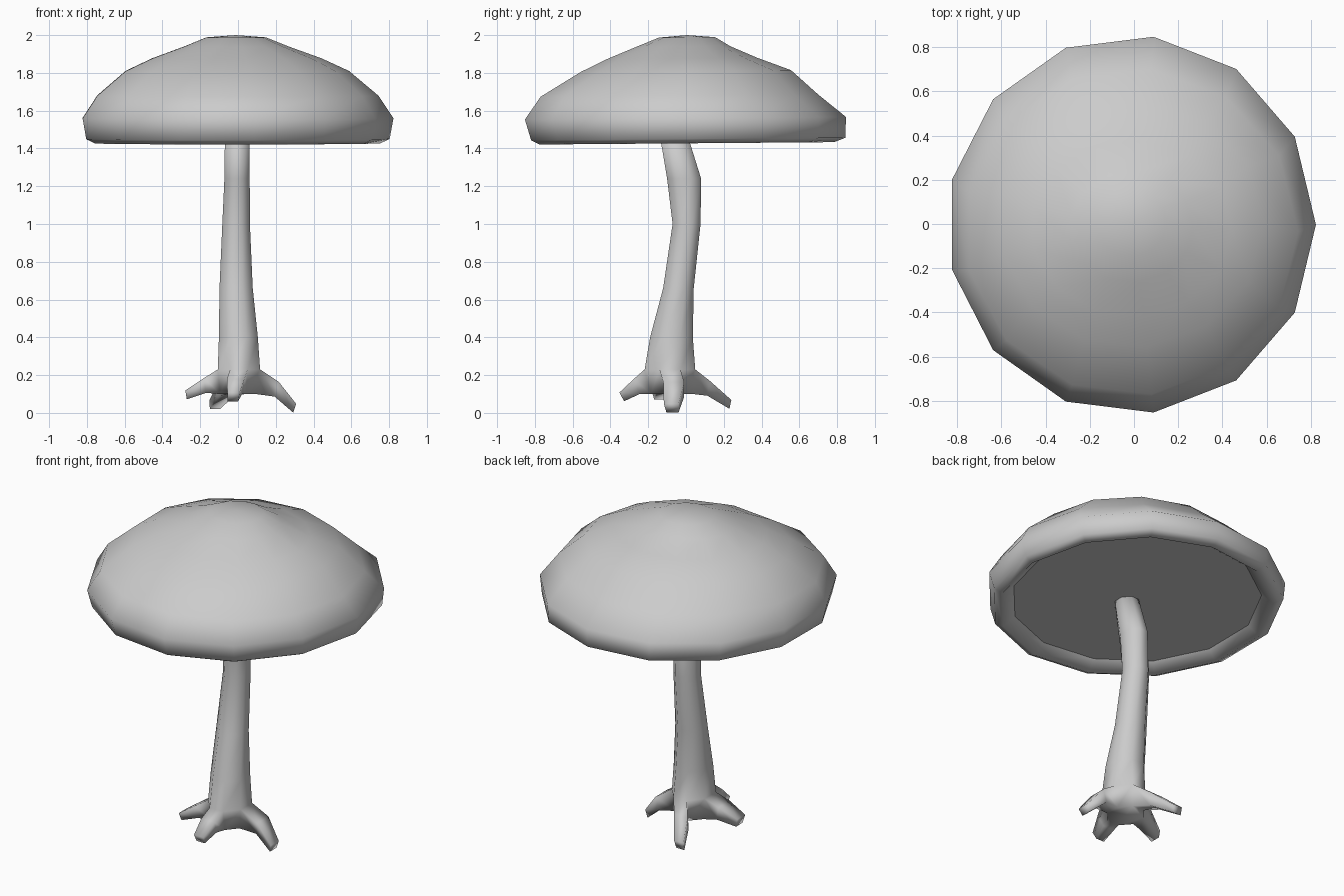
import bpy
import bmesh
from math import cos, sin, tau
from mathutils import Vector

if "Cube" in bpy.data.objects:
    bpy.data.objects.remove(bpy.data.objects["Cube"], do_unlink=True)

# One plain grey for the whole mushroom
grey = bpy.data.materials.new("plain_grey")
grey.use_nodes = True
grey.diffuse_color = (0.6, 0.6, 0.6, 1)
grey.node_tree.nodes["Principled BSDF"].inputs["Base Color"].default_value = (0.6, 0.6, 0.6, 1)


def ring(bm, sides, centre, rx, ry, phase=0.0, tilt=0.0):
    verts = []
    for i in range(sides):
        a = tau * (i + phase) / sides
        x, y = centre[0] + rx * cos(a), centre[1] + ry * sin(a)
        verts.append(bm.verts.new((x, y, centre[2] + tilt * y)))
    return verts


def bridge(bm, low, high):
    n = len(low)
    return [bm.faces.new((low[i], low[(i + 1) % n], high[(i + 1) % n], high[i]))
            for i in range(n)]


def finish(bm, name, flat=()):
    bmesh.ops.recalc_face_normals(bm, faces=bm.faces)
    for face in bm.faces:
        face.smooth = face not in flat
    mesh = bpy.data.meshes.new(name)
    bm.to_mesh(mesh)
    bm.free()
    mesh.materials.append(grey)
    obj = bpy.data.objects.new(name, mesh)
    bpy.context.collection.objects.link(obj)
    return obj


# Cap: thirteen sides, from the recessed underside over the rim to the crown
# (half width, half depth, height, y shift)
cap_profile = [(0.70, 0.715, 1.482, 0.005), (0.765, 0.785, 1.427, 0.005),
               (0.815, 0.838, 1.45, 0.012), (0.835, 0.856, 1.56, -0.003),
               (0.755, 0.74, 1.68, -0.035), (0.6, 0.56, 1.81, 0.0),
               (0.455, 0.4, 1.877, -0.02), (0.28, 0.25, 1.94, -0.015),
               (0.16, 0.15, 1.988, 0.005)]
bm = bmesh.new()
rings = [ring(bm, 13, (-0.012, dy, z), rx, ry, tilt=0.008)
         for rx, ry, z, dy in cap_profile]
for low, high in zip(rings, rings[1:]):
    bridge(bm, low, high)
underside = bm.faces.new(rings[0])
crown = bm.faces.new(rings[-1])
peak = bmesh.ops.poke(bm, faces=[crown])["verts"][0]
peak.co.z = 2.0
finish(bm, "cap", flat=[underside])

# Stem: bent eight-sided loft (centre x, centre y, height, half width, half depth)
stem_profile = [(0.0, -0.075, 0.1, 0.095, 0.11), (0.005, -0.085, 0.23, 0.112, 0.134),
                (0.002, -0.077, 0.4, 0.103, 0.113), (-0.01, -0.04, 0.66, 0.088, 0.081),
                (-0.01, 0.003, 1.0, 0.073, 0.074), (-0.005, -0.01, 1.24, 0.067, 0.09),
                (-0.005, -0.07, 1.49, 0.064, 0.072)]
bm = bmesh.new()
rings = [ring(bm, 8, (x, y, z), w / cos(tau / 16), d / cos(tau / 16), phase=0.5)
         for x, y, z, w, d in stem_profile]
bands = [bridge(bm, low, high) for low, high in zip(rings, rings[1:])]
bm.faces.new(rings[0])
bm.faces.new(rings[-1])


# Roots: pull a base face outwards through a knee to a blunt tip
def grow_root(bm, face, knee, tip):
    loop = list(face.verts)
    base = face.calc_center_median()
    offsets = [v.co - base for v in loop]
    bm.faces.remove(face)
    for centre, wide, tall in ((knee, 1.0, 0.6), (tip, 0.7, 0.36)):
        new = [bm.verts.new(Vector(centre) + Vector((o.x * wide, o.y * wide, o.z * tall)))
               for o in offsets]
        bridge(bm, loop, new)
        loop = new
    bm.faces.new(loop)


roots = {7: ((0.205, -0.06, 0.125), (0.3, -0.075, 0.025)),
         1: ((-0.055, 0.12, 0.13), (-0.12, 0.235, 0.045)),
         3: ((-0.175, -0.11, 0.145), (-0.275, -0.14, 0.095)),
         5: ((-0.015, -0.26, 0.14), (-0.025, -0.34, 0.085))}
for index, (knee, tip) in roots.items():
    grow_root(bm, bands[0][index], knee, tip)
finish(bm, "stem_with_roots")
